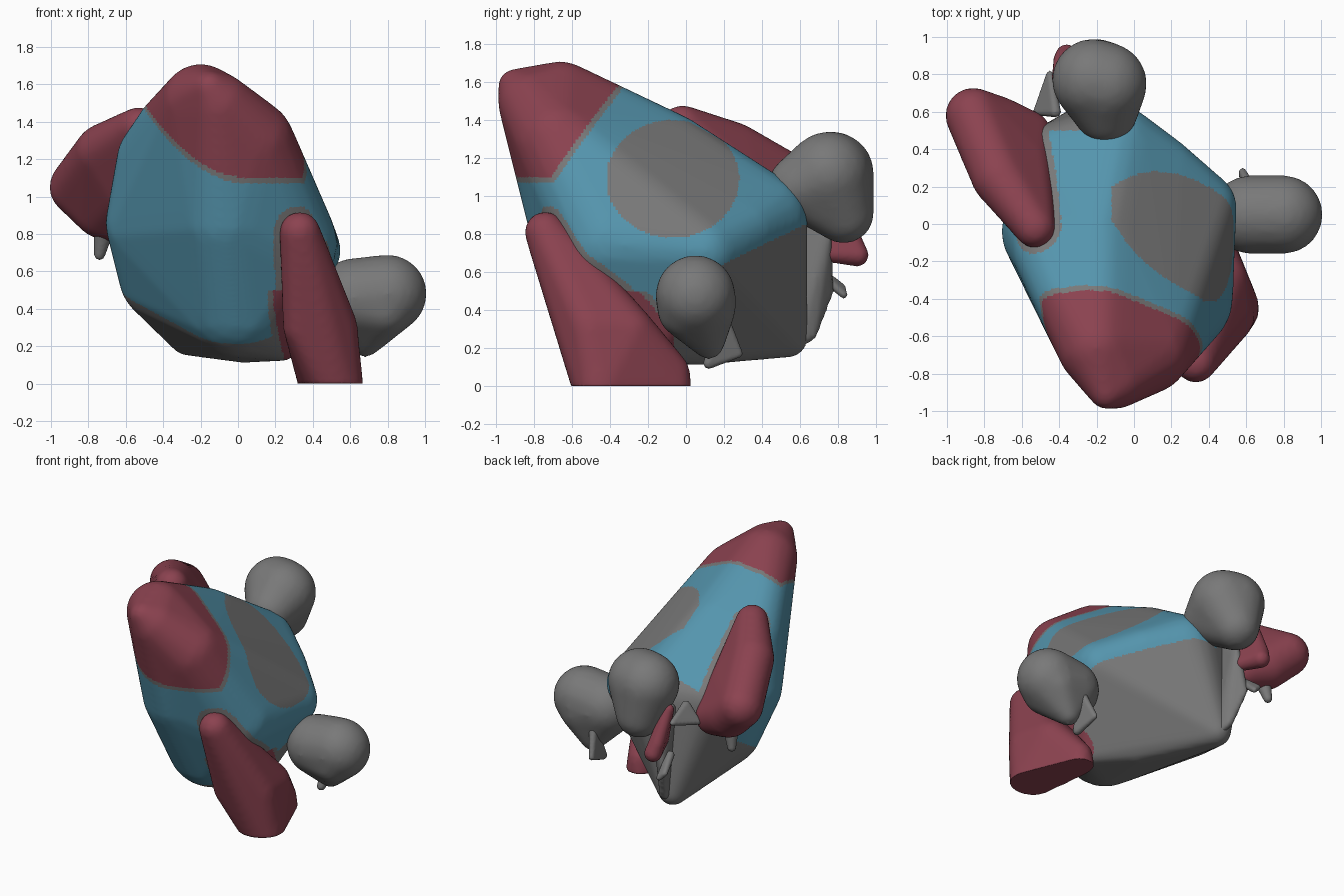
import bpy, bmesh
from mathutils import Vector, Matrix

cube = bpy.data.objects.get("Cube")
if cube:
    bpy.data.objects.remove(cube, do_unlink=True)


def make_material(name, colour):
    mat = bpy.data.materials.new(name)
    mat.use_nodes = True
    mat.diffuse_color = (*colour, 1)
    shader = next(n for n in mat.node_tree.nodes if n.type == "BSDF_PRINCIPLED")
    shader.inputs["Base Color"].default_value = (*colour, 1)
    return mat


RED = make_material("dark_red", (0.26, 0.055, 0.08))
BLUE = make_material("sea_blue", (0.09, 0.3, 0.42))
GREY = make_material("mid_grey", (0.19, 0.19, 0.19))


def soft_form(name, balls, materials, voxel=0.02, smooth_steps=8):
    """Stretch a skin over a group of balls (x, y, z, radius) and soften it."""
    bm = bmesh.new()
    for x, y, z, radius in balls:
        bmesh.ops.create_icosphere(bm, subdivisions=3, radius=radius,
                                   matrix=Matrix.Translation((x, y, z)))
    hull = bmesh.ops.convex_hull(bm, input=bm.verts)
    loose = {g for g in hull["geom_interior"] + hull["geom_unused"]
             if isinstance(g, bmesh.types.BMVert)}
    bmesh.ops.delete(bm, geom=list(loose), context="VERTS")
    mesh = bpy.data.meshes.new(name)
    bm.to_mesh(mesh)
    bm.free()
    obj = bpy.data.objects.new(name, mesh)
    bpy.context.scene.collection.objects.link(obj)

    remesh = obj.modifiers.new("even_skin", "REMESH")
    remesh.mode = "VOXEL"
    remesh.voxel_size = voxel
    soften = obj.modifiers.new("soften", "SMOOTH")
    soften.iterations = smooth_steps
    bpy.context.view_layer.update()
    evaluated = obj.evaluated_get(bpy.context.evaluated_depsgraph_get())
    final = bpy.data.meshes.new_from_object(evaluated)
    obj.modifiers.clear()
    obj.data = final
    final.name = name

    # rest flat on the ground
    for vert in final.vertices:
        vert.co.z = max(vert.co.z, 0)
    final.materials.clear()
    for mat in materials:
        final.materials.append(mat)
    for face in final.polygons:
        face.use_smooth = True
        face.material_index = 0
    return obj


# Flippers
left_flipper = soft_form("left_flipper", [
    (.33, -.74, .81, .11), (.33, -.6, .3, .09), (.5, -.5, .3, .14),
    (.52, -.45, 0, .15), (.42, -.07, 0, .1), (.47, -.3, .28, .14),
    (.42, -.07, .08, .09)], [RED])
right_flipper = soft_form("right_flipper", [
    (-.53, -.02, 1.37, .11), (-.72, .25, 1.24, .15), (-.86, .58, 1.05, .15),
    (-.72, .52, .93, .16), (-.6, .3, 1.05, .16), (-.57, .48, .86, .13)], [RED])

# Feet
left_foot = soft_form("left_foot", [
    (.8, .05, .48, .21), (.62, .05, .46, .21), (.78, 0, .4, .15),
    (.78, .13, .4, .13), (.68, .12, .22, .08)], [GREY])
right_foot = soft_form("right_foot", [
    (-.22, .77, 1.12, .22), (-.15, .75, 1.12, .22), (-.2, .83, .91, .16),
    (-.15, .6, 1.05, .17)], [GREY])

# Egg-shaped body with a flattened rear
body = soft_form("body", [
    (-.1, -.82, 1.49, .17), (-.15, -.9, 1.58, .09), (-.2, -.66, 1.5, .21),
    (.07, -.68, 1.29, .23), (-.36, -.38, 1.37, .18), (-.45, -.15, 1.2, .2),
    (-.2, -.1, 1.19, .25), (.25, -.4, .75, .28), (-.45, -.04, .86, .26),
    (-.38, .1, .58, .26), (0, -.3, .45, .31), (.24, -.17, .21, .09),
    (.03, .08, .2, .09), (-.27, .54, .25, .1), (-.1, .4, .88, .24),
    (.15, .3, .82, .17), (.36, .09, .71, .19), (-.4, .35, .9, .2),
    (-.05, -.55, .9, .29)], [BLUE, RED, GREY], voxel=0.014, smooth_steps=20)

# Body colours: head cap, belly oval, rear and thin trims
CAP = Vector((-.03, -.82, .57))
REAR = Vector((.05, .4, -.7))


def near_flipper(point, reach):
    return any(flipper.closest_point_on_mesh(point, distance=reach)[0]
               for flipper in (left_flipper, right_flipper))


def body_colour(point):
    x, y, z = point
    rim = 1.1 + 1.3 * min(0, x - 0.05) ** 2
    cap_height = min(point.dot(CAP) - 1.2, z - rim)
    if cap_height > 0:
        return 1
    if z < 0.5 and x > 0 and near_flipper(point, 0.05):
        return 1
    if cap_height > -0.03 or point.dot(REAR) > -0.345:
        return 2
    if y > 0.5 and x < -0.2:
        return 2
    oval = ((y + 0.07) / 0.35) ** 2 + ((z - 1.09) / 0.31) ** 2
    if oval < 1 and x > -0.12:
        return 2
    return 2 if near_flipper(point, 0.08 if z < 0.5 else 0.035) else 0


for face in body.data.polygons:
    face.material_index = body_colour(face.center)

# Ragged folds at the rear and under the left foot
soft_form("rear_fold", [
    (-.3, .6, .9, .03), (-.28, .74, .78, .03), (-.34, .76, .5, .02),
    (-.28, .66, .27, .03), (-.25, .58, .22, .03)], [GREY], smooth_steps=2)
soft_form("rear_scrap", [
    (-.36, .7, .6, .03), (-.4, .82, .52, .02), (-.36, .83, .48, .02)],
    [GREY], voxel=0.01, smooth_steps=2)
soft_form("side_scrap", [
    (-.42, .6, .95, .03), (-.45, .8, .9, .02), (-.52, .6, .85, .02)],
    [GREY], voxel=0.01, smooth_steps=2)
soft_form("rear_tag", [
    (-.36, .9, .69, .06), (-.38, .88, .76, .05), (-.3, .7, .7, .04),
    (-.4, .78, .98, .04)], [RED], voxel=0.01, smooth_steps=2)
soft_form("foot_scrap", [
    (.62, .2, .35, .03), (.58, .28, .17, .02), (.6, .12, .12, .03)],
    [GREY], voxel=0.01, smooth_steps=2)
soft_form("flipper_scrap", [
    (-.72, .5, .8, .05), (-.74, .52, .69, .03)], [GREY], voxel=0.01, smooth_steps=2)
